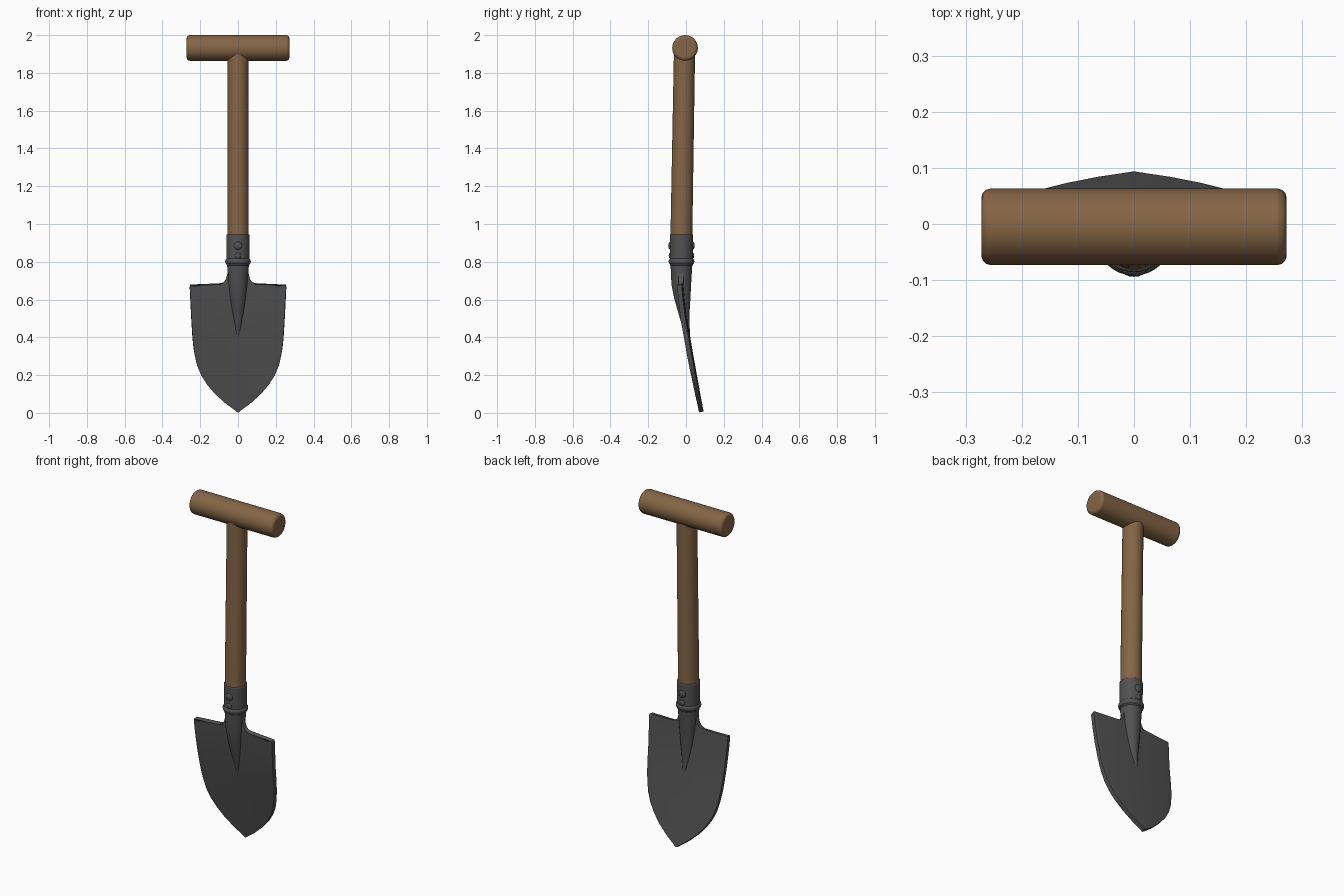
import bpy, bmesh, math
from mathutils import Vector

if "Cube" in bpy.data.objects:
    bpy.data.objects.remove(bpy.data.objects["Cube"])


def material(name, rgb):
    m = bpy.data.materials.new(name)
    m.use_nodes = True
    m.diffuse_color = (*rgb, 1)
    bsdf = m.node_tree.nodes["Principled BSDF"]
    bsdf.inputs["Base Color"].default_value = (*rgb, 1)
    bsdf.inputs["Roughness"].default_value = 0.7
    return m


WOOD = material("brown wood", (0.235, 0.13, 0.06))
STEEL = material("dark steel", (0.083, 0.083, 0.083))


def finish(name, bm, mat, angle=40, bevel=0, thickness=0):
    bmesh.ops.recalc_face_normals(bm, faces=bm.faces)
    mesh = bpy.data.meshes.new(name)
    bm.to_mesh(mesh)
    bm.free()
    ob = bpy.data.objects.new(name, mesh)
    bpy.context.collection.objects.link(ob)
    mesh.materials.append(mat)
    if thickness:
        mod = ob.modifiers.new("thickness", "SOLIDIFY")
        mod.thickness, mod.offset = thickness, 0
    if bevel:
        mod = ob.modifiers.new("soft edges", "BEVEL")
        mod.width, mod.segments, mod.limit_method = bevel, 3, "ANGLE"
        mod.angle_limit = math.radians(50)
    bpy.ops.object.select_all(action="DESELECT")
    ob.select_set(True)
    bpy.context.view_layer.objects.active = ob
    bpy.ops.object.shade_smooth_by_angle(angle=math.radians(angle))
    return ob


def loft(name, rings, mat, sides=32, **kw):
    """Capped tube through elliptical rings given as (z, y, rx, ry)."""
    bm = bmesh.new()
    loops = []
    for z, y, rx, ry in rings:
        loops.append([bm.verts.new((rx * math.cos(a), y + ry * math.sin(a), z))
                      for a in (math.tau * i / sides for i in range(sides))])
    for a, b in zip(loops, loops[1:]):
        for i in range(sides):
            j = (i + 1) % sides
            bm.faces.new((a[i], a[j], b[j], b[i]))
    bm.faces.new(loops[0])
    bm.faces.new(loops[-1])
    return finish(name, bm, mat, **kw)


# Wooden parts
loft("shaft", [(0.85, -0.026, 0.056, 0.058), (1.91, -0.008, 0.055, 0.056)], WOOD)
grip = loft("cross_grip", [(-0.272, 0, 0.068, 0.068), (0.272, 0, 0.068, 0.068)],
            WOOD, bevel=0.016)
grip.rotation_euler.y = math.pi / 2
grip.location = (0, -0.005, 1.932)

# Collar with a rolled ring at its foot
AXIS_Y = -0.024
loft("collar", [(0.78, AXIS_Y, 0.061, 0.061), (0.945, AXIS_Y, 0.062, 0.062)],
     STEEL, bevel=0.005)
ring = []
for k in range(9):
    a = math.pi * (k / 8 - 0.5)
    r = 0.055 + 0.013 * math.cos(a)
    ring.append((0.802 + 0.017 * math.sin(a), AXIS_Y, r, r))
loft("collar_ring", ring, STEEL)

# Rivets, front and back
for side, label in ((-1, "front"), (1, "back")):
    for z, r, size in ((0.885, 0.022, "upper"), (0.832, 0.017, "lower")):
        bm = bmesh.new()
        bmesh.ops.create_uvsphere(bm, u_segments=16, v_segments=10, radius=r)
        bmesh.ops.scale(bm, vec=(1, 0.55, 1), verts=bm.verts)
        bmesh.ops.translate(bm, vec=(0, AXIS_Y + side * 0.058, z), verts=bm.verts)
        finish(f"{label}_{size}_rivet", bm, STEEL)

# Socket tapering into the blade
loft("socket", [(0.37, 0.012, 0.003, 0.008), (0.44, 0.003, 0.016, 0.017),
                (0.52, -0.010, 0.030, 0.028), (0.60, -0.019, 0.042, 0.042),
                (0.68, -0.025, 0.051, 0.052), (0.79, -0.024, 0.058, 0.058)], STEEL)


# Blade: rows of (height, half width), dished forward toward the edges
ROWS = [(0.005, 0.003), (0.02, 0.022), (0.05, 0.064), (0.1, 0.12), (0.15, 0.163),
        (0.2, 0.195), (0.25, 0.216), (0.3, 0.228), (0.35, 0.236), (0.4, 0.241),
        (0.5, 0.247), (0.6, 0.252), (0.665, 0.255), (0.678, 0.252), (0.682, 0.1),
        (0.69, 0.078), (0.705, 0.065), (0.74, 0.055)]
SPINE = [(0, 0.082), (0.1, 0.063), (0.2, 0.045), (0.3, 0.027), (0.4, 0.01),
         (0.5, -0.007), (0.6, -0.019), (0.68, -0.026), (0.8, -0.026)]


def spine_y(z):
    for (z0, y0), (z1, y1) in zip(SPINE, SPINE[1:]):
        if z <= z1:
            return y0 + (y1 - y0) * (z - z0) / (z1 - z0)


bm = bmesh.new()
COLS = 16
grid = []
for z, w in ROWS:
    row = []
    for i in range(COLS + 1):
        x = w * (2 * i / COLS - 1)
        row.append(bm.verts.new((x, spine_y(z) - 0.15 * x * x, z)))
    grid.append(row)
for a, b in zip(grid, grid[1:]):
    for i in range(COLS):
        bm.faces.new((a[i], a[i + 1], b[i + 1], b[i]))
finish("blade", bm, STEEL, bevel=0.007, thickness=0.025)
